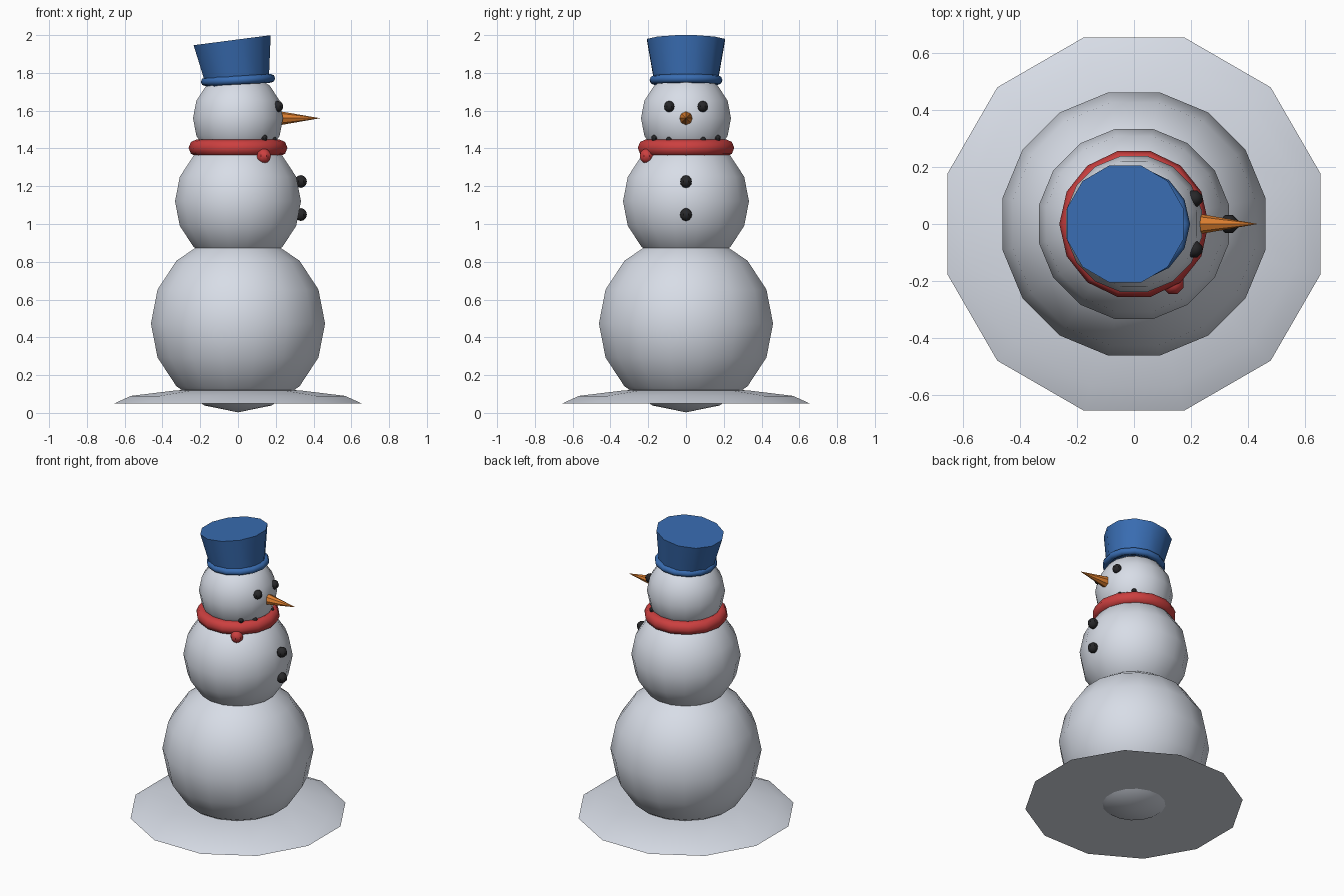
import bpy, math
from mathutils import Vector

if "Cube" in bpy.data.objects:
    bpy.data.objects.remove(bpy.data.objects["Cube"])


def material(name, rgb):
    m = bpy.data.materials.new(name)
    m.diffuse_color = (*rgb, 1)
    m.use_nodes = True
    m.node_tree.nodes["Principled BSDF"].inputs["Base Color"].default_value = m.diffuse_color
    return m


SNOW = material("snow", (0.72, 0.76, 0.84))
RED = material("scarf_red", (0.60, 0.05, 0.05))
BLUE = material("hat_blue", (0.04, 0.15, 0.44))
ORANGE = material("carrot_orange", (0.75, 0.22, 0.03))
COAL = material("coal_black", (0.02, 0.02, 0.022))


def finish(name, mat, angle=35):
    ob = bpy.context.object
    ob.name = name
    ob.data.materials.append(mat)
    bpy.ops.object.transform_apply(location=False, rotation=True, scale=True)
    bpy.ops.object.shade_smooth_by_angle(angle=math.radians(angle))
    return ob


def ball(name, loc, r, mat, seg=16, rings=8, angle=35):
    bpy.ops.mesh.primitive_uv_sphere_add(segments=seg, ring_count=rings, radius=r,
                                         location=loc, rotation=(0, 0, math.pi / seg))
    return finish(name, mat, angle)


def ring(name, loc, major, minor, mat, seg, rot=(0, 0, 0)):
    bpy.ops.mesh.primitive_torus_add(major_segments=seg, minor_segments=8, location=loc,
                                     major_radius=major, minor_radius=minor, rotation=rot)
    return finish(name, mat, 50)


# Three stacked snowballs
ball("bottom_snowball", (0, 0, 0.473), 0.47, SNOW)
ball("middle_snowball", (0, 0, 1.12), 0.34, SNOW)
ball("head", (0, 0, 1.56), 0.243, SNOW)

# Snow mound: shallow twelve-sided dome with a flat underside
N = 12
verts, faces = [], []
for deg in (0, 30, 60):
    a = math.radians(deg)
    for i in range(N):
        t = (i + 0.5) * 2 * math.pi / N
        r = 0.678 * math.cos(a)
        verts.append((r * math.cos(t), r * math.sin(t), 0.05 + 0.08 * math.sin(a)))
for k in range(2):
    for i in range(N):
        j = (i + 1) % N
        faces.append((k * N + i, k * N + j, (k + 1) * N + j, (k + 1) * N + i))
verts.append((0, 0, 0.13))
faces += [(2 * N + i, 2 * N + (i + 1) % N, 3 * N) for i in range(N)]
faces.append(tuple(reversed(range(N))))
me = bpy.data.meshes.new("snow_mound")
me.from_pydata(verts, [], faces)
mound = bpy.data.objects.new("snow_mound", me)
bpy.context.collection.objects.link(mound)
bpy.ops.object.select_all(action='DESELECT')
mound.select_set(True)
bpy.context.view_layer.objects.active = mound
finish("snow_mound", SNOW)

# Scarf and its knot
ring("scarf", (0, 0, 1.403), 0.217, 0.045, RED, 14)
ball("scarf_knot", (0.137, -0.208, 1.36), 0.04, RED, 8, 6)

# Hat: level brim roll and a flared, tilted crown
ring("hat_brim", (0, 0, 1.762), 0.174, 0.023, BLUE, 14, (0, math.radians(-3), 0))
tilt = math.radians(-7.4)
axis = Vector((math.sin(tilt), 0, math.cos(tilt)))
top = Vector((-0.031, 0, 1.973))
bpy.ops.mesh.primitive_cone_add(vertices=12, radius1=0.172, radius2=0.213, depth=0.23,
                                rotation=(0, 0, math.pi / 12))
bpy.ops.object.transform_apply(location=False, rotation=True, scale=False)
bpy.context.object.rotation_euler = (0, tilt, 0)
bpy.context.object.location = top - axis * 0.115
finish("hat_crown", BLUE)

# Carrot nose pointing along +x
bpy.ops.mesh.primitive_cone_add(vertices=8, radius1=0.038, radius2=0, depth=0.22,
                                location=(0.325, 0, 1.56), rotation=(0, math.pi / 2, 0))
finish("nose", ORANGE)

# Coal eyes, mouth pebbles and buttons
for side, label in ((1, "left"), (-1, "right")):
    ball(f"eye_{label}", (0.212, side * 0.089, 1.622), 0.03, COAL, 8, 6)
    ball(f"mouth_inner_{label}", (0.19, side * 0.09, 1.445), 0.017, COAL, 8, 6)
    ball(f"mouth_outer_{label}", (0.14, side * 0.168, 1.455), 0.017, COAL, 8, 6)
for i, z in enumerate((1.225, 1.05)):
    ball(f"button_{i + 1}", (0.333, 0, z), 0.034, COAL, 8, 6)
